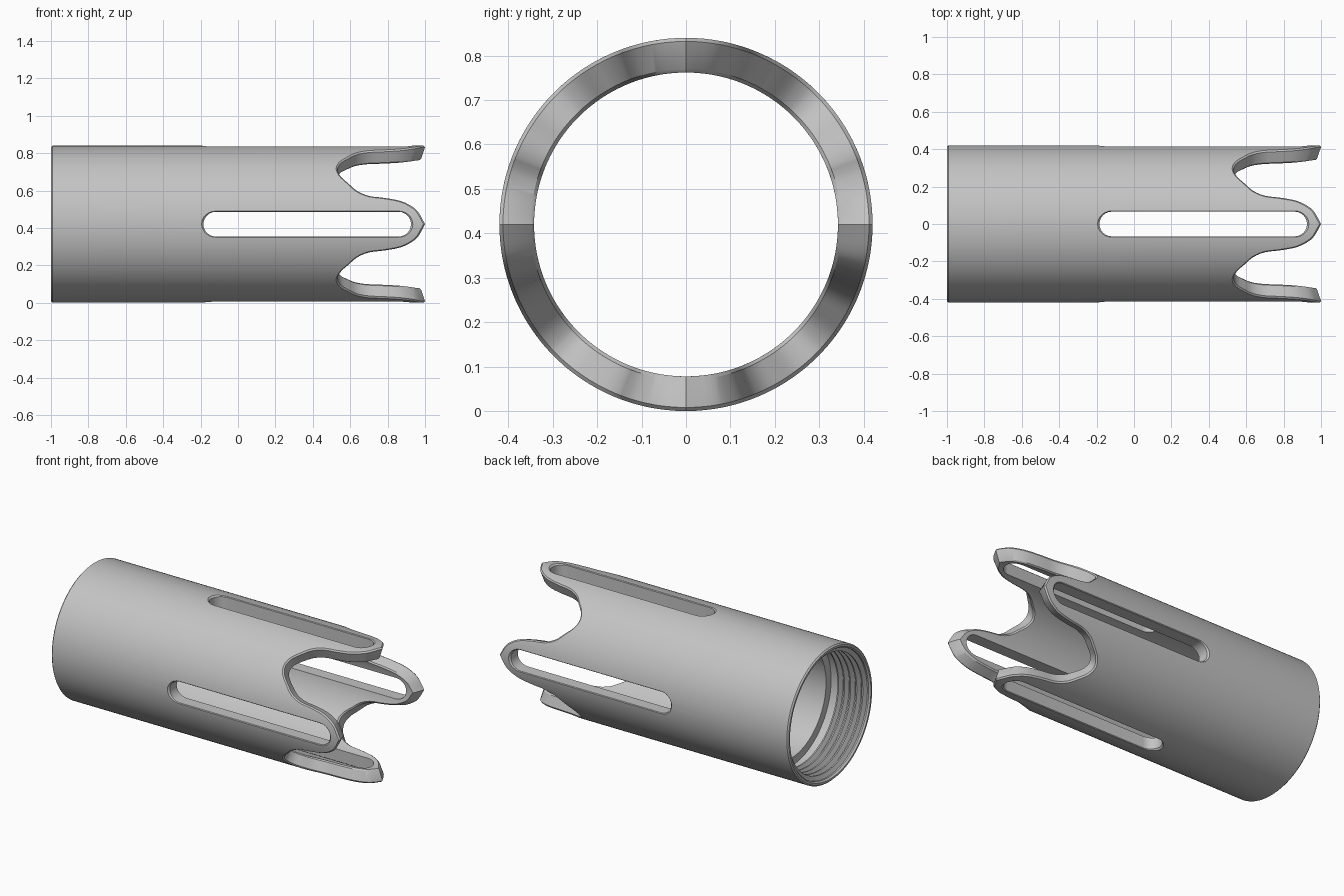
import bpy
import bmesh
from math import sin, cos, pi, radians, hypot, tau

if "Cube" in bpy.data.objects:
    bpy.data.objects.remove(bpy.data.objects["Cube"])

R, BORE, CHAMFER = 0.42, 0.342, 0.008
THREAD_MAJOR, THREAD_MINOR, PITCH, TURNS = 0.392, 0.366, 0.042, 5
STEP_X = -0.73
SLOT_START, SLOT_END, SLOT_HALF = -0.185, 0.925, 0.066

grey = bpy.data.materials.new("satin grey")
grey.use_nodes = True
grey.diffuse_color = (0.55, 0.55, 0.55, 1)
grey.node_tree.nodes["Principled BSDF"].inputs["Base Color"].default_value = (0.55, 0.55, 0.55, 1)


def make_object(name, bm):
    bmesh.ops.recalc_face_normals(bm, faces=bm.faces)
    mesh = bpy.data.meshes.new(name)
    bm.to_mesh(mesh)
    bm.free()
    mesh.materials.append(grey)
    obj = bpy.data.objects.new(name, mesh)
    bpy.context.collection.objects.link(obj)
    return obj


def spline(points, steps):
    """Catmull-Rom curve through 2D points, level at the last one."""
    last, before = points[-1], points[-2]
    ext = [tuple(2 * a - b for a, b in zip(points[0], points[1]))] + points
    ext.append((2 * last[0] - before[0], before[1]))
    out = []
    for p0, p1, p2, p3 in zip(ext, ext[1:], ext[2:], ext[3:]):
        for k in range(steps):
            t = k / steps
            out.append(tuple(
                b + 0.5 * t * (c - a + t * (2 * a - 5 * b + 4 * c - d + t * (3 * (b - c) + d - a)))
                for a, b, c, d in zip(p0, p1, p2, p3)))
    return out + [last]


# Crown edge: half a prong (angle in degrees, x), mirrored and repeated
half = spline([(0, 1.0), (8.8, 0.965), (13.3, 0.93), (17.5, 0.87), (20, 0.78),
               (21.5, 0.70), (25.5, 0.637), (31.6, 0.592), (37, 0.555),
               (41.7, 0.537), (45, 0.533)], 3)
lobe = half[:-1] + [(90 - a, x) for a, x in reversed(half[1:])]
edge = [(radians(a + 90 * q), x) for q in range(4) for a, x in lobe]

# Threaded socket profile at the back end (x, radius)
back = [(-1 + CHAMFER, R), (-1, R - CHAMFER), (-1, THREAD_MAJOR + 0.008), (-0.99, THREAD_MAJOR)]
for i in range(TURNS):
    x = -0.985 + i * PITCH
    back += [(x + f * PITCH, r) for f, r in ((0.1, THREAD_MAJOR), (0.4, THREAD_MINOR),
                                             (0.6, THREAD_MINOR), (0.9, THREAD_MAJOR))]
back += [(STEP_X, THREAD_MAJOR), (STEP_X, BORE)]

# Sleeve: closed wall section swept round the axis, ending on the crown edge
bm = bmesh.new()
columns = []
count = len(edge)
for i, (angle, x) in enumerate(edge):
    a0, x0 = edge[i - 1]
    a1, x1 = edge[(i + 1) % count]
    ds, dx = ((a1 - a0) % tau) * R, x1 - x0
    length = hypot(ds, dx)
    inset_a, inset_x = angle + CHAMFER * dx / length / R, -CHAMFER * ds / length
    lean = 0.021 * (x - 0.533) / 0.467
    section = [(px, r, angle) for px, r in back]
    section += [(x - lean + inset_x, BORE, inset_a), (x - lean, BORE + CHAMFER, angle),
                (x, R - CHAMFER, angle), (x + inset_x, R, inset_a)]
    columns.append([bm.verts.new((px, r * sin(a), R + r * cos(a))) for px, r, a in section])
for i in range(count):
    here, there = columns[i], columns[(i + 1) % count]
    for j in range(len(here)):
        k = (j + 1) % len(here)
        bm.faces.new((here[j], here[k], there[k], there[j]))
sleeve = make_object("slotted_sleeve", bm)


def slot_cutter(name, upright):
    """Round-ended bar through both walls, flared to chamfer the slot rims."""
    bm = bmesh.new()
    rings = []
    for depth, grow in ((-0.46, 0.05), (-0.41, 0), (0.41, 0), (0.46, 0.05)):
        ring = []
        for end, start in ((SLOT_END - SLOT_HALF, -pi / 2), (SLOT_START + SLOT_HALF, pi / 2)):
            for k in range(13):
                a = start + pi * k / 12
                x, w = end + (SLOT_HALF + grow) * cos(a), (SLOT_HALF + grow) * sin(a)
                y, z = (w, depth) if upright else (depth, w)
                ring.append(bm.verts.new((x, y, R + z)))
        rings.append(ring)
    for a, b in zip(rings, rings[1:]):
        for k in range(len(a)):
            n = (k + 1) % len(a)
            bm.faces.new((a[k], a[n], b[n], b[k]))
    bm.faces.new(rings[0])
    bm.faces.new(rings[-1])
    cutter = make_object(name, bm)
    cutter.hide_render = True
    return cutter


# Four slots, one along each prong
bpy.ops.object.select_all(action='DESELECT')
sleeve.select_set(True)
bpy.context.view_layer.objects.active = sleeve
for name, upright in (("side_slot_cutter", False), ("upright_slot_cutter", True)):
    cutter = slot_cutter(name, upright)
    mod = sleeve.modifiers.new(name, 'BOOLEAN')
    mod.operation, mod.solver, mod.object = 'DIFFERENCE', 'EXACT', cutter
    bpy.ops.object.modifier_apply(modifier=mod.name)
    bpy.data.objects.remove(cutter)
bpy.ops.object.shade_smooth_by_angle(angle=radians(30))
